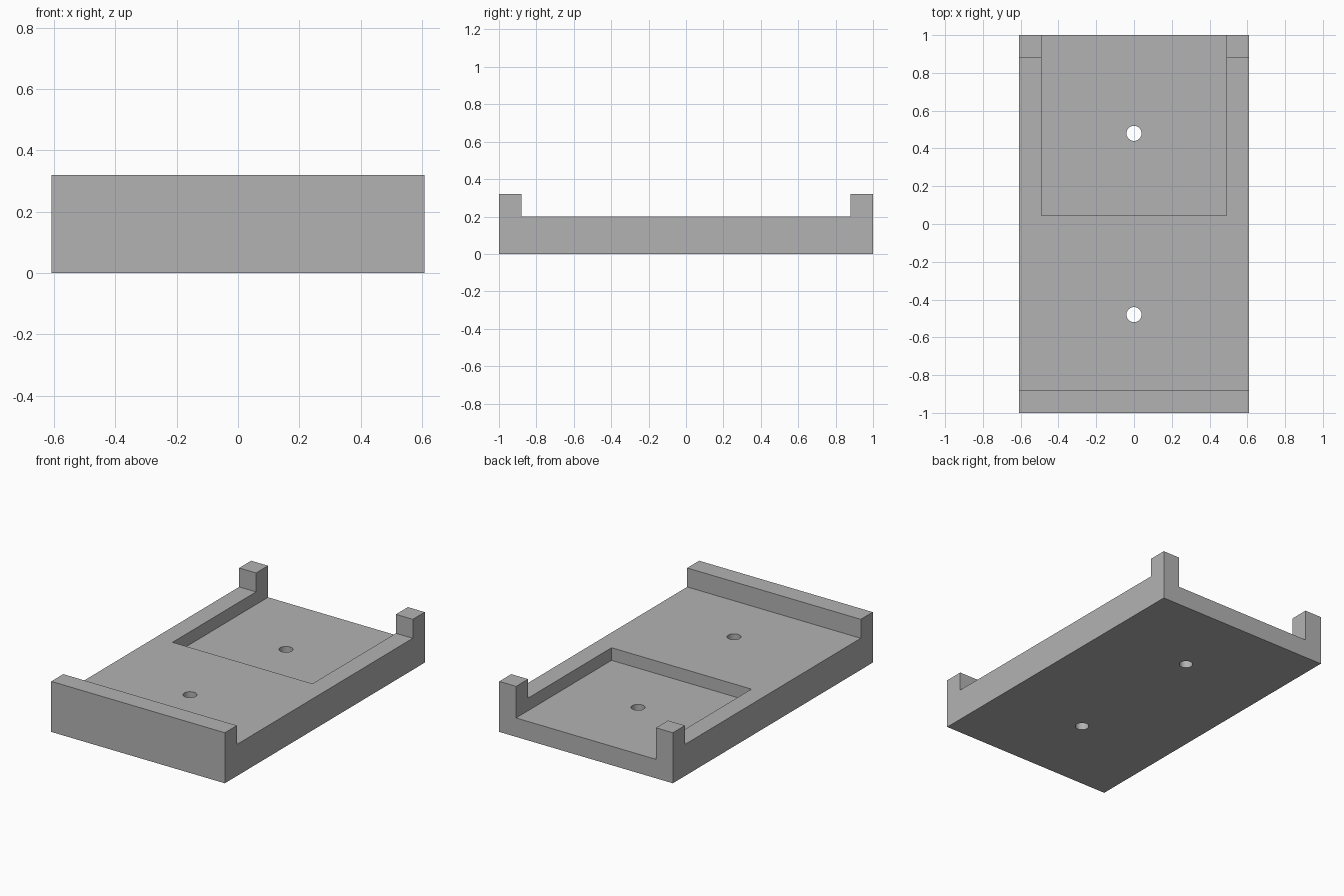
import bpy
import bmesh

cube = bpy.data.objects.get("Cube")
if cube:
    bpy.data.objects.remove(cube, do_unlink=True)

HALF_W, HALF_L = 0.608, 1.0      # outer half sizes
DECK, TOP, LIP = 0.2, 0.32, 0.12  # deck height, rim height, rim thickness
POCKET_W, POCKET_FRONT, POCKET_Z = 0.49, 0.045, 0.12
HOLE_R, HOLE_Y = 0.04, 0.48

grey = bpy.data.materials.new("plain_grey")
grey.use_nodes = True
colour = (0.45, 0.45, 0.45, 1)
grey.diffuse_color = colour
grey.node_tree.nodes["Principled BSDF"].inputs["Base Color"].default_value = colour


def new_object(name, bm):
    bmesh.ops.recalc_face_normals(bm, faces=bm.faces)
    mesh = bpy.data.meshes.new(name)
    bm.to_mesh(mesh)
    bm.free()
    mesh.materials.append(grey)
    obj = bpy.data.objects.new(name, mesh)
    bpy.context.collection.objects.link(obj)
    return obj


def extrude_profile(name, points, half_width):
    """Sweep a closed (y, z) side profile along x."""
    bm = bmesh.new()
    face = bm.faces.new([bm.verts.new((-half_width, y, z)) for y, z in points])
    swept = bmesh.ops.extrude_face_region(bm, geom=[face])["geom"]
    verts = [v for v in swept if isinstance(v, bmesh.types.BMVert)]
    bmesh.ops.translate(bm, verts=verts, vec=(2 * half_width, 0, 0))
    return new_object(name, bm)


def cut(target, cutter):
    """Subtract the cutter and remove it afterwards."""
    cutter.hide_render = True
    mod = target.modifiers.new("cut", 'BOOLEAN')
    mod.operation = 'DIFFERENCE'
    mod.solver = 'EXACT'
    mod.object = cutter
    bpy.context.view_layer.objects.active = target
    bpy.ops.object.modifier_apply(modifier=mod.name)
    bpy.data.objects.remove(cutter, do_unlink=True)


# Tray: flat deck with a raised rim at the front and back
inner = HALF_L - LIP
tray = extrude_profile("mounting_tray", [
    (-HALF_L, 0), (HALF_L, 0), (HALF_L, TOP), (inner, TOP),
    (inner, DECK), (-inner, DECK), (-inner, TOP), (-HALF_L, TOP)], HALF_W)

# Pocket open to the back, which leaves two corner posts of the back rim
cut(tray, extrude_profile("pocket_cutter", [
    (POCKET_FRONT, POCKET_Z), (HALF_L + 0.1, POCKET_Z),
    (HALF_L + 0.1, 0.5), (POCKET_FRONT, 0.5)], POCKET_W))

# Screw holes through the deck
for y in (-HOLE_Y, HOLE_Y):
    bm = bmesh.new()
    bmesh.ops.create_cone(bm, cap_ends=True, segments=32,
                          radius1=HOLE_R, radius2=HOLE_R, depth=1)
    bmesh.ops.translate(bm, verts=bm.verts, vec=(0, y, 0))
    cut(tray, new_object("hole_cutter", bm))

# Smooth hole walls, sharp block edges
tray.select_set(True)
bpy.context.view_layer.objects.active = tray
bpy.ops.object.shade_smooth_by_angle()
